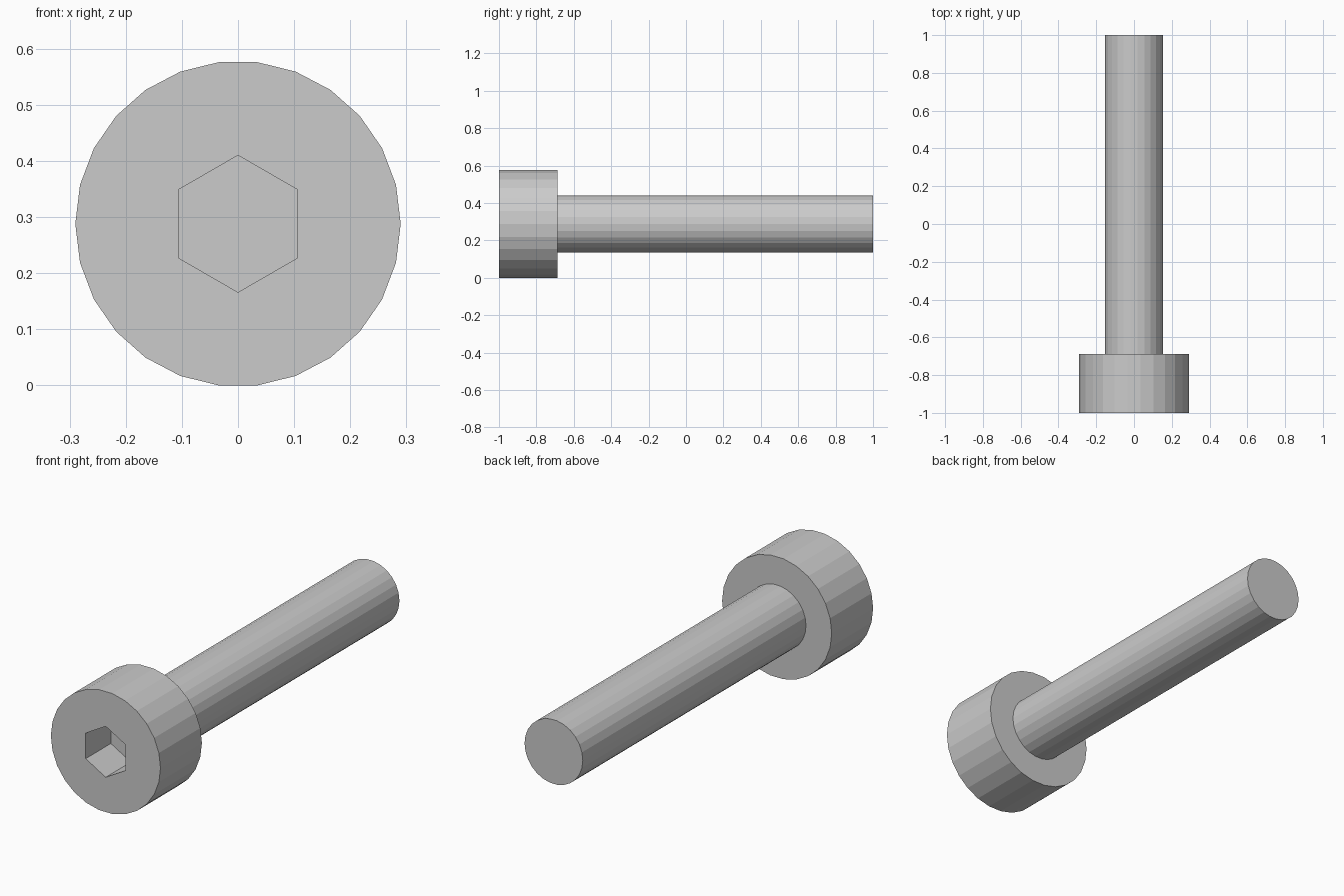
import bpy, bmesh
from math import cos, sin, pi

if "Cube" in bpy.data.objects:
    bpy.data.objects.remove(bpy.data.objects["Cube"])

SIDES = 26
HEAD_R, SHAFT_R, HEX_R = 0.29, 0.154, 0.122
FRONT, SHOULDER, TIP = -1.0, -0.687, 1.0
SOCKET_FLOOR = FRONT + 0.19
AXIS_Z = HEAD_R * cos(pi / SIDES)   # head rests on a flat facet

bm = bmesh.new()


def ring(n, radius, y, start=0.0):
    """Closed vertex ring around the bolt axis."""
    return [bm.verts.new((radius * cos(start + 2 * pi * i / n), y,
                          AXIS_Z + radius * sin(start + 2 * pi * i / n)))
            for i in range(n)]


def skin(a, b):
    """Quads between two rings of equal count."""
    n = len(a)
    for i in range(n):
        j = (i + 1) % n
        bm.faces.new((a[i], a[j], b[j], b[i]))


def loop_edges(r):
    return [bm.edges.get((r[i - 1], r[i])) for i in range(len(r))]


# Head side, shoulder, shaft and end cap
head_front = ring(SIDES, HEAD_R, FRONT)
head_back = ring(SIDES, HEAD_R, SHOULDER)
shaft_root = ring(SIDES, SHAFT_R, SHOULDER)
shaft_tip = ring(SIDES, SHAFT_R, TIP)
skin(head_front, head_back)
skin(head_back, shaft_root)
skin(shaft_root, shaft_tip)
bm.faces.new(shaft_tip)

# Hexagonal socket with flat floor
hex_rim = ring(6, HEX_R, FRONT, pi / 2)
hex_floor = ring(6, HEX_R, SOCKET_FLOOR, pi / 2)
skin(hex_rim, hex_floor)
bm.faces.new(hex_floor)

# Front face around the socket
bmesh.ops.triangle_fill(bm, use_beauty=True, normal=(0, -1, 0),
                        edges=loop_edges(head_front) + loop_edges(hex_rim))

bmesh.ops.recalc_face_normals(bm, faces=bm.faces[:])
mesh = bpy.data.meshes.new("socket_head_bolt")
bm.to_mesh(mesh)
bm.free()
bpy.context.collection.objects.link(bpy.data.objects.new("socket_head_bolt", mesh))
